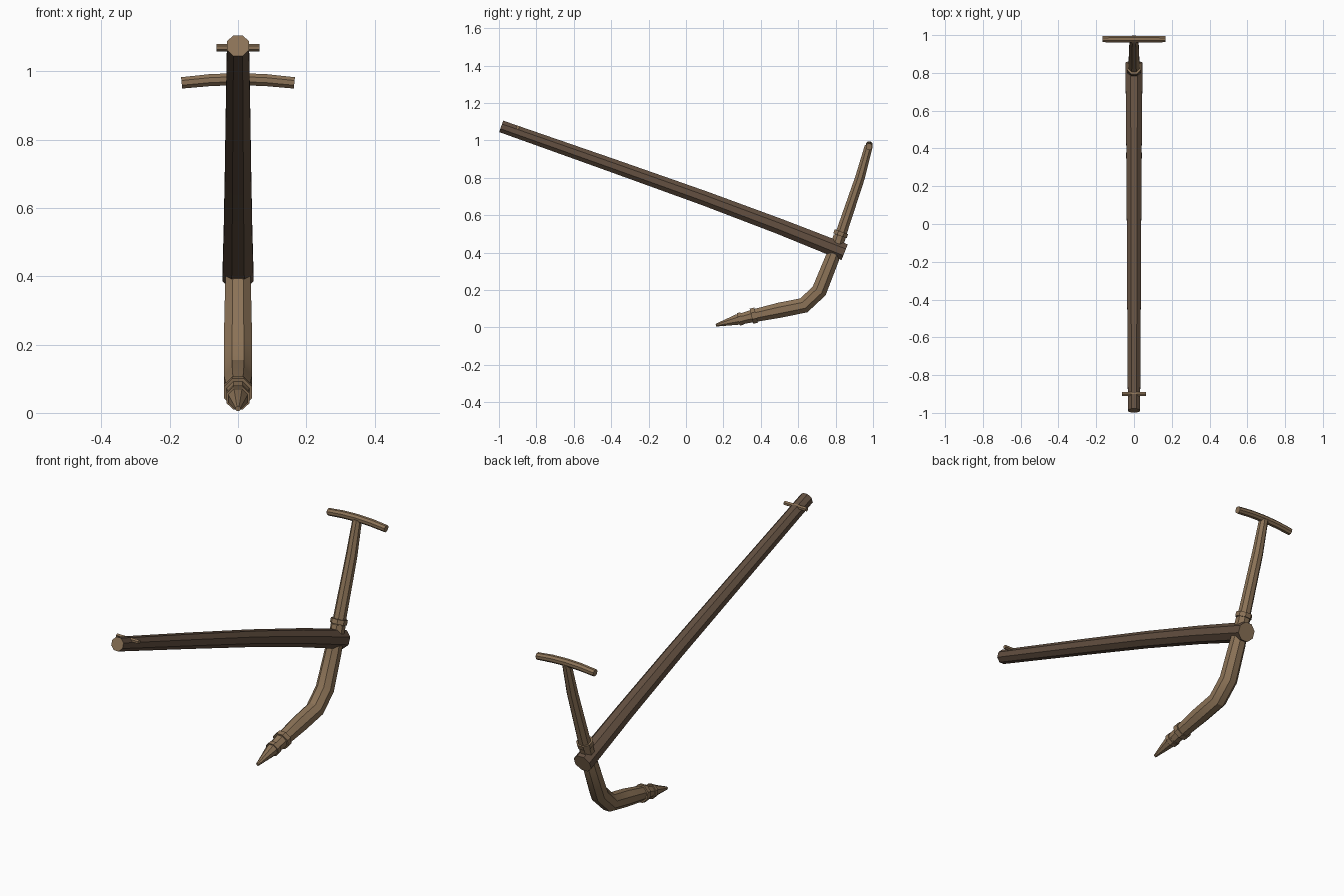
import bpy, bmesh, math
from mathutils import Vector

cube = bpy.data.objects.get("Cube")
if cube:
    bpy.data.objects.remove(cube, do_unlink=True)


def material(name, rgb):
    m = bpy.data.materials.new(name)
    m.use_nodes = True
    m.diffuse_color = (*rgb, 1)
    m.node_tree.nodes["Principled BSDF"].inputs["Base Color"].default_value = (*rgb, 1)
    return m


tan = material("light wood", (0.26, 0.17, 0.095))
brown = material("dark wood", (0.125, 0.08, 0.052))


def pole(name, path, radii, side, mats, sides=8):
    """Sweep a flat-sided section along a path; end caps use the last material."""
    pts, side = [Vector(p) for p in path], Vector(side)
    bm, rings = bmesh.new(), []
    for i, p in enumerate(pts):
        before = (p - pts[max(i - 1, 0)]).normalized()
        after = (pts[min(i + 1, len(pts) - 1)] - p).normalized()
        along = (before + after).normalized()
        up = along.cross(side).normalized()
        ring = []
        for k in range(sides):
            a = 2 * math.pi * (k + 0.5) / sides
            ring.append(bm.verts.new(p + radii[i] * (side * math.cos(a) + up * math.sin(a))))
        rings.append(ring)
    for lo, hi in zip(rings, rings[1:]):
        for k in range(sides):
            n = (k + 1) % sides
            bm.faces.new((lo[k], lo[n], hi[n], hi[k]))
    for cap in (rings[0], rings[-1]):
        bm.faces.new(cap).material_index = len(mats) - 1
    bmesh.ops.recalc_face_normals(bm, faces=bm.faces)
    mesh = bpy.data.meshes.new(name)
    bm.to_mesh(mesh)
    bm.free()
    for m in mats:
        mesh.materials.append(m)
    ob = bpy.data.objects.new(name, mesh)
    bpy.context.collection.objects.link(ob)
    bpy.ops.object.select_all(action='DESELECT')
    ob.select_set(True)
    bpy.context.view_layer.objects.active = ob
    bpy.ops.object.shade_smooth_by_angle(angle=math.radians(30))
    return ob


X, Y = (1, 0, 0), (0, 1, 0)

# Long draught beam with pale sawn ends
pole("beam", [(0, -0.988, 1.075), (0, -0.4, 0.868), (0, 0.1, 0.69), (0, 0.5, 0.54), (0, 0.848, 0.402)],
     [0.035, 0.039, 0.042, 0.045, 0.049], X, [brown, tan])

# Bent shank running from the handle down through the beam to the share
pole("shank", [(0, 0.977, 0.97), (0, 0.93, 0.8), (0, 0.825, 0.49), (0, 0.78, 0.365), (0, 0.712, 0.195),
               (0, 0.63, 0.118), (0, 0.5, 0.092), (0, 0.36, 0.062), (0, 0.28, 0.042)],
     [0.023, 0.028, 0.032, 0.041, 0.045, 0.045, 0.044, 0.037, 0.03], X, [tan])

# Pointed share
pole("share_tip", [(0, 0.31, 0.049), (0, 0.27, 0.041), (0, 0.16, 0.012)],
     [0.033, 0.03, 0.008], X, [tan])

# Bindings around the share and shank
for name, a, b, r in (("share_band_rear", (0.375, 0.066), (0.35, 0.06), 0.045),
                      ("share_band_front", (0.3, 0.048), (0.28, 0.043), 0.037),
                      ("shank_collar_top", (0.823, 0.49), (0.831, 0.512), 0.041),
                      ("shank_collar_base", (0.808, 0.445), (0.822, 0.487), 0.036)):
    pole(name, [(0, *a), (0, *b)], [r, r], X, [tan])

# Curved cross handle
pole("handle", [(x, 0.979, 0.977 - 0.4 * x * x) for x in (-0.165, -0.08, 0, 0.08, 0.165)],
     [0.018, 0.019, 0.019, 0.019, 0.018], Y, [tan])

# Hitch peg through the beam's front end
pole("hitch_peg", [(-0.063, -0.9, 1.069), (0.063, -0.9, 1.069)], [0.011, 0.011], Y, [tan], 6)
